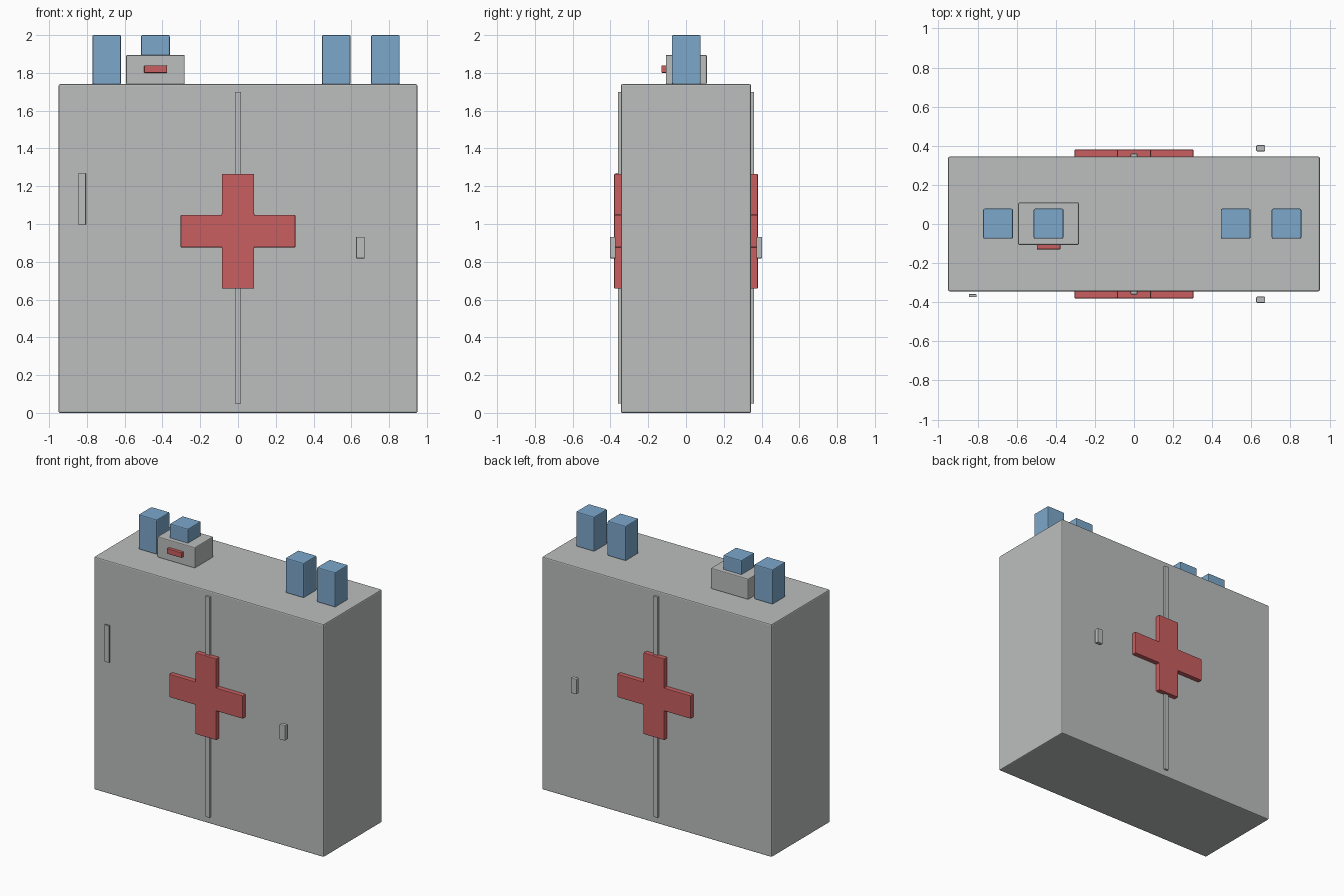
import bpy
import bmesh
from mathutils import Vector

cube = bpy.data.objects.get("Cube")
if cube:
    bpy.data.objects.remove(cube, do_unlink=True)


def make_material(name, rgb):
    mat = bpy.data.materials.new(name)
    mat.use_nodes = True
    colour = (*rgb, 1.0)
    mat.diffuse_color = colour
    mat.node_tree.nodes["Principled BSDF"].inputs["Base Color"].default_value = colour
    return mat


GREY = make_material("painted grey", (0.50, 0.52, 0.51))
BLUE = make_material("bottle blue", (0.20, 0.39, 0.60))
RED = make_material("signal red", (0.58, 0.113, 0.115))


def finish(name, bm, mat, bevel):
    """Turn a bmesh into an object with softly chamfered edges."""
    bmesh.ops.recalc_face_normals(bm, faces=bm.faces)
    mesh = bpy.data.meshes.new(name)
    bm.to_mesh(mesh)
    bm.free()
    mesh.materials.append(mat)
    obj = bpy.data.objects.new(name, mesh)
    bpy.context.collection.objects.link(obj)
    if bevel:
        mod = obj.modifiers.new("edge chamfer", "BEVEL")
        mod.width = bevel
        mod.segments = 2
        mod.limit_method = "ANGLE"
    return obj


def box(name, xs, ys, zs, mat, bevel=0.004):
    """Box given by its extent along each axis."""
    bm = bmesh.new()
    bmesh.ops.create_cube(bm, size=1.0)
    for v in bm.verts:
        v.co = Vector([(lo + hi) / 2 + c * (hi - lo)
                       for c, (lo, hi) in zip(v.co, (xs, ys, zs))])
    return finish(name, bm, mat, bevel)


def cross(name, y_near, y_far, centre_z, arm, half_width, mat):
    """Plus-shaped outline in the xz plane, extruded along y."""
    quarter = [(arm, -half_width), (arm, half_width), (half_width, half_width)]
    points = []
    for _ in range(4):
        points += quarter
        quarter = [(-z, x) for x, z in quarter]
    bm = bmesh.new()
    face = bm.faces.new([bm.verts.new((x, y_near, centre_z + z)) for x, z in points])
    extruded = bmesh.ops.extrude_face_region(bm, geom=[face])["geom"]
    moved = [v for v in extruded if isinstance(v, bmesh.types.BMVert)]
    bmesh.ops.translate(bm, vec=(0, y_far - y_near, 0), verts=moved)
    return finish(name, bm, mat, 0.004)


# Cabinet body
TOP = 1.74
DEPTH = 0.345
box("cabinet_body", (-0.95, 0.95), (-DEPTH, DEPTH), (0, TOP), GREY, 0.008)

# Door seam, cross and knob, repeated on both faces
for side, s in (("front", -1), ("back", 1)):
    def span(a, b):
        return sorted((s * a, s * b))
    box(f"{side}_door_seam", (-0.017, 0.017), span(DEPTH - 0.01, 0.36),
        (0.05, 1.70), GREY, 0.003)
    cross(f"{side}_cross", s * (DEPTH - 0.005), s * 0.38, 0.962, 0.304, 0.086, RED)
    box(f"{side}_knob", (0.625, 0.671), span(0.372, 0.403), (0.818, 0.932), GREY)

# Slim handle on the front door
box("front_handle", (-0.845, -0.806), (-0.373, -0.359), (0.995, 1.27), GREY, 0.002)

# Bottles standing on the cabinet
for i, x in enumerate((-0.695, 0.52, 0.78), 1):
    box(f"bottle_{i}", (x - 0.076, x + 0.076), (-0.075, 0.078), (TOP, 2.0), BLUE, 0.007)

# Small kit box with a stacked bottle and a red latch
box("kit_box", (-0.592, -0.282), (-0.107, 0.11), (TOP, 1.895), GREY, 0.006)
box("kit_bottle", (-0.513, -0.361), (-0.075, 0.078), (1.88, 2.0), BLUE, 0.007)
box("kit_latch", (-0.497, -0.376), (-0.13, -0.10), (1.80, 1.84), RED)
